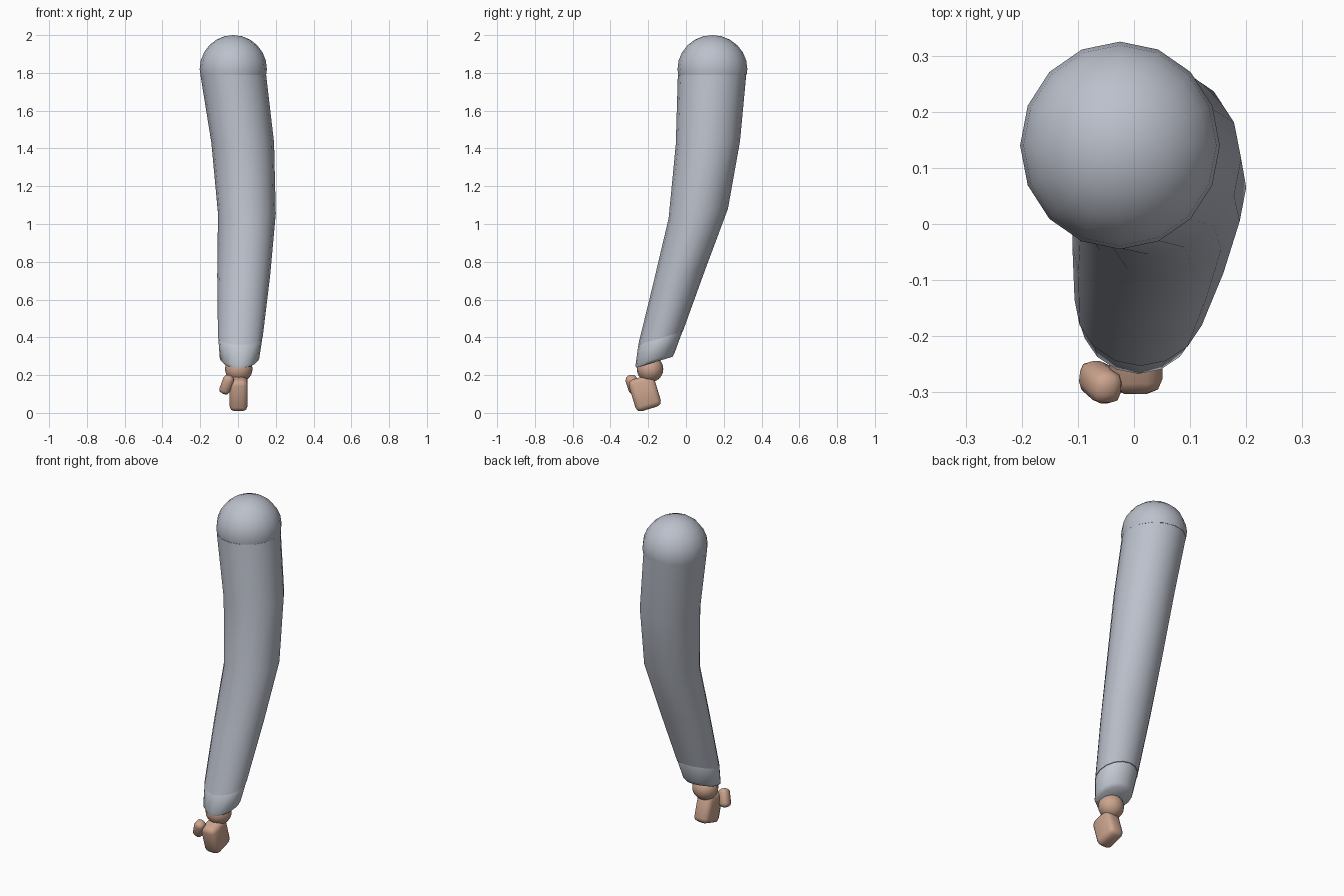
import bpy, bmesh, math
from mathutils import Matrix, Vector

cube = bpy.data.objects.get("Cube")
if cube:
    bpy.data.objects.remove(cube, do_unlink=True)


def material(name, rgb):
    m = bpy.data.materials.new(name)
    m.use_nodes = True
    m.diffuse_color = (*rgb, 1)
    m.node_tree.nodes["Principled BSDF"].inputs["Base Color"].default_value = (*rgb, 1)
    return m


GREY = material("grey cloth", (0.50, 0.53, 0.60))
PALE = material("pale grey cuff", (0.54, 0.58, 0.64))
SKIN = material("skin", (0.60, 0.37, 0.27))


def finish(bm, name, mat, angle=50):
    bmesh.ops.recalc_face_normals(bm, faces=bm.faces)
    mesh = bpy.data.meshes.new(name)
    bm.to_mesh(mesh)
    bm.free()
    mesh.materials.append(mat)
    ob = bpy.data.objects.new(name, mesh)
    bpy.context.collection.objects.link(ob)
    bpy.ops.object.select_all(action='DESELECT')
    bpy.context.view_layer.objects.active = ob
    ob.select_set(True)
    bpy.ops.object.shade_smooth_by_angle(angle=math.radians(angle))
    return ob


def loft(name, rings, mat, sides=16):
    """Skin elliptical rings given as (x, y, z, x radius, y radius, slope)."""
    bm = bmesh.new()
    loops = []
    for x, y, z, rx, ry, slope in rings:
        loop = []
        for i in range(sides):
            a = math.tau * i / sides
            dy = ry * math.sin(a)
            loop.append(bm.verts.new((x + rx * math.cos(a), y + dy, z + slope * dy)))
        loops.append(loop)
    for lo, hi in zip(loops, loops[1:]):
        for i in range(sides):
            j = (i + 1) % sides
            bm.faces.new((lo[i], lo[j], hi[j], hi[i]))
    bm.faces.new(loops[0])
    bm.faces.new(loops[-1])
    return finish(bm, name, mat)


def ball(name, centre, radii, mat, cut=None):
    """Ellipsoid, optionally cut flat at a height."""
    bm = bmesh.new()
    bmesh.ops.create_uvsphere(bm, u_segments=16, v_segments=12, radius=1)
    bmesh.ops.transform(bm, verts=bm.verts,
                        matrix=Matrix.Translation(centre) @ Matrix.Diagonal((*radii, 1)))
    if cut is not None:
        bmesh.ops.bisect_plane(bm, geom=bm.verts[:] + bm.edges[:] + bm.faces[:],
                               plane_co=(0, 0, cut), plane_no=(0, 0, -1), clear_outer=True)
        bmesh.ops.holes_fill(bm, edges=[e for e in bm.edges if e.is_boundary])
    return finish(bm, name, mat)


def rounded_box(name, centre, size, tilt, bevel, mat):
    """Bevelled box tilted about x then y, in degrees."""
    bm = bmesh.new()
    bmesh.ops.create_cube(bm, size=1)
    bmesh.ops.scale(bm, verts=bm.verts, vec=Vector(size))
    bmesh.ops.bevel(bm, geom=bm.edges[:], offset=bevel, segments=2,
                    profile=0.5, affect='EDGES')
    rot = (Matrix.Rotation(math.radians(tilt[1]), 4, 'Y')
           @ Matrix.Rotation(math.radians(tilt[0]), 4, 'X'))
    bmesh.ops.transform(bm, verts=bm.verts, matrix=Matrix.Translation(centre) @ rot)
    return finish(bm, name, mat)


# Shoulder and bent sleeve
ball("shoulder_dome", (-0.025, 0.14, 1.82), (0.178, 0.185, 0.18), GREY, cut=1.79)
loft("sleeve", [
    (0.012, -0.135, 0.395, 0.118, 0.118, 0.30),
    (0.030, -0.035, 0.725, 0.140, 0.137, 0.25),
    (0.047, 0.065, 1.055, 0.153, 0.157, 0.16),
    (0.025, 0.116, 1.430, 0.166, 0.170, 0.05),
    (-0.025, 0.138, 1.790, 0.174, 0.181, 0.0),
], GREY)

# Cuff
loft("cuff", [
    (0.008, -0.168, 0.268, 0.085, 0.097, 0.30),
    (0.008, -0.164, 0.285, 0.104, 0.103, 0.30),
    (0.012, -0.137, 0.390, 0.116, 0.116, 0.30),
    (0.013, -0.128, 0.420, 0.105, 0.106, 0.30),
], PALE)

# Wrist, hand and thumb
ball("wrist", (0.004, -0.19, 0.232), (0.073, 0.07, 0.07), SKIN)
rounded_box("hand", (0.003, -0.218, 0.105), (0.095, 0.14, 0.175), (17, 0), 0.027, SKIN)
rounded_box("thumb", (-0.06, -0.282, 0.15), (0.058, 0.06, 0.105), (17, 20), 0.022, SKIN)
